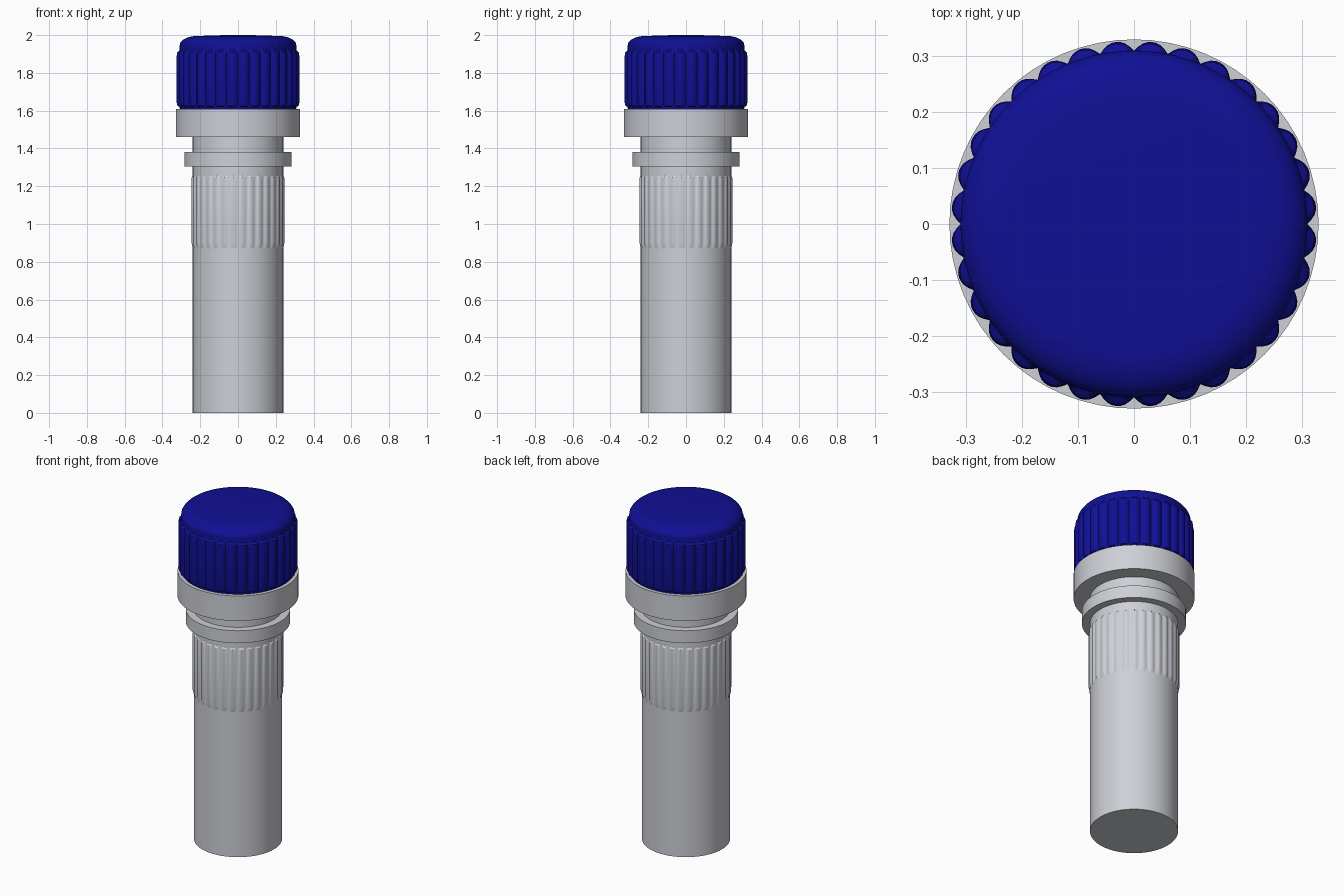
import bpy, bmesh, math

if "Cube" in bpy.data.objects:
    bpy.data.objects.remove(bpy.data.objects["Cube"])

LOBES = 32


def material(name, rgb):
    m = bpy.data.materials.new(name)
    m.diffuse_color = (*rgb, 1)
    m.use_nodes = True
    m.node_tree.nodes["Principled BSDF"].inputs["Base Color"].default_value = m.diffuse_color
    return m


grey = material("pale grey plastic", (0.62, 0.63, 0.68))
blue = material("dark blue plastic", (0.005, 0.005, 0.30))


def revolve(name, profile, mat, segments=64, lobe=None, angle=30):
    """Spin (radius, z, lobe amount) rows; lobe(a, r, k) shapes each ring."""
    bm = bmesh.new()
    rings = []
    for r, z, k in profile:
        ring = []
        for i in range(segments):
            a = 2 * math.pi * i / segments
            rr = lobe(a, r, k) if lobe else r
            ring.append(bm.verts.new((rr * math.cos(a), rr * math.sin(a), z)))
        rings.append(ring)
    for lo, hi in zip(rings, rings[1:]):
        for i in range(segments):
            j = (i + 1) % segments
            bm.faces.new((lo[i], lo[j], hi[j], hi[i]))
    bm.faces.new(rings[0][::-1])
    bm.faces.new(rings[-1])
    me = bpy.data.meshes.new(name)
    bm.to_mesh(me)
    bm.free()
    ob = bpy.data.objects.new(name, me)
    bpy.context.collection.objects.link(ob)
    me.materials.append(mat)
    bpy.ops.object.select_all(action='DESELECT')
    ob.select_set(True)
    bpy.context.view_layer.objects.active = ob
    bpy.ops.object.shade_smooth_by_angle(angle=math.radians(angle))
    return ob


def scallop(centre, radius):
    """Round ribs standing on a circle, with a notch on each main axis."""
    step = 2 * math.pi / LOBES

    def shape(a, r, k):
        d = (a % step) - step / 2
        s = centre * math.sin(d)
        if abs(s) >= radius:
            return r
        out = centre * math.cos(d) + math.sqrt(radius ** 2 - s ** 2)
        return r + k * max(0, out - r)
    return shape


# plain tube and the two collars
revolve("tube_body", [(0.24, 0, 0), (0.24, 1.50, 0)], grey)
revolve("lower_ring", [(0.284, 1.305, 0), (0.284, 1.38, 0)], grey)
revolve("upper_collar", [(0.329, 1.46, 0), (0.329, 1.61, 0)], grey)

# ribbed grip band, fading into the tube at its lower end
revolve("grip_ribs", [(0.2395, 0.87, 0), (0.2395, 0.90, 1), (0.2395, 1.245, 1),
                      (0.2395, 1.255, 0)], grey, LOBES * 8,
        scallop(0.221, 0.026), 25)

# screw cap: ribs end below a rounded top edge
rows = [(0.308, 1.605, 0), (0.309, 1.62, 0), (0.309, 1.625, 0.75),
        (0.309, 1.64, 1), (0.309, 1.89, 1), (0.309, 1.91, 0.8),
        (0.309, 1.92, 0), (0.309, 1.945, 0)]
for i in range(1, 9):  # rounded shoulder
    t = i / 8 * math.pi / 2
    rows.append((0.219 + 0.09 * math.cos(t), 1.945 + 0.05 * math.sin(t), 0))
rows += [(0.12, 1.999, 0), (0.03, 2.0, 0)]
revolve("screw_cap", rows, blue, LOBES * 8, scallop(0.295, 0.031), 35)
